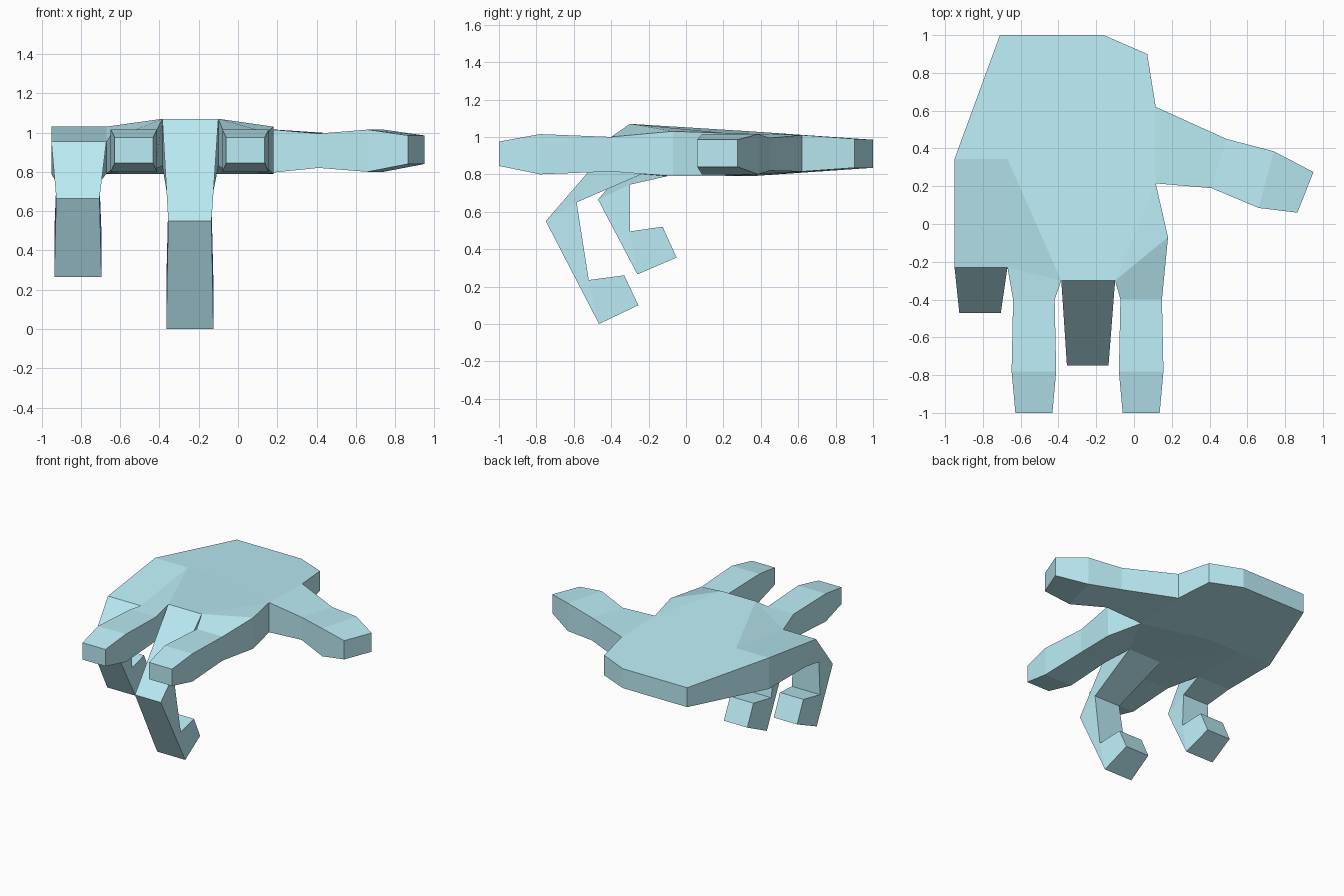
import bpy, bmesh
from mathutils import Vector

if "Cube" in bpy.data.objects:
    bpy.data.objects.remove(bpy.data.objects["Cube"])

bm = bmesh.new()


def face(pts):
    bm.faces.new([bm.verts.new(p) for p in pts])


def loft(rings):
    """Skin four-point rings, open at the palm and capped at the tip."""
    for a, b in zip(rings, rings[1:]):
        for i in range(4):
            j = (i + 1) % 4
            face([a[i], a[j], b[j], b[i]])
    face(rings[-1])


# Palm outline: name -> x, y, top z, bottom y, bottom z
P = {
    "k0": (-.95, -.23, .955, -.10, .79), "k1": (-.67, -.23, .955, -.10, .79),
    "k2": (-.385, -.30, 1.07, -.17, .83), "k3": (-.10, -.30, 1.07, -.17, .83),
    "k4": (.18, -.07, 1.03, -.07, .79),
    "t1": (.115, .215, 1.02, .215, .79), "t2": (.115, .62, 1.01, .62, .815),
    "b3": (.07, .90, .99, .90, .835), "b2": (-.16, 1.0, .985, 1.0, .835),
    "b1": (-.71, 1.0, .985, 1.0, .835), "m0": (-.95, .345, 1.03, .345, .79),
    "m1": (-.67, .345, 1.03, .345, .79), "m2": (-.385, .345, 1.03, .345, .79),
}
top = {k: Vector(v[:3]) for k, v in P.items()}
bot = {k: Vector((v[0], v[3], v[4])) for k, v in P.items()}

# Palm top and underside
for names in ("k0 k1 m1 m0", "m1 k1 k2", "m1 k2 m2", "k2 k3 t1 m2", "k3 k4 t1",
              "m0 m1 m2 t1 t2 b3 b2 b1"):
    for side in (top, bot):
        face([side[n] for n in names.split()])

# Palm rim, leaving the finger and thumb roots open
for chain in ("k4 t1", "t2 b3 b2 b1 m0 k0"):
    c = chain.split()
    for a, b in zip(c, c[1:]):
        face([top[a], top[b], bot[b], bot[a]])


def root(a, b):
    return [top[a], top[b], bot[b], bot[a]]


# Straight fingers: y, half width, top z, bottom z
for a, b, cx in (("k1", "k2", -.53), ("k3", "k4", .038)):
    rings = [root(a, b)]
    for y, w, zt, zb in ((-.40, .11, 1.0, .815), (-.78, .118, 1.015, .80),
                         (-1.0, .098, .975, .845)):
        rings.append([(cx - w, y, zt), (cx + w, y, zt),
                      (cx + w, y, zb), (cx - w, y, zb)])
    loft(rings)

# Curled fingers: outer (y, z), inner (y, z) at each joint
curled = (
    ("k0", "k1", -.815, (((-.47, .665), (-.30, .745)), ((-.26, .265), (-.30, .495)),
                         ((-.05, .355), (-.125, .52)))),
    ("k2", "k3", -.245, (((-.75, .55), (-.585, .65)), ((-.465, 0), (-.52, .235)),
                         ((-.255, .10), (-.33, .26)))),
)
for a, b, cx, joints in curled:
    rings = [root(a, b)]
    for (o, i), w in zip(joints, (.11, .12, .10)):
        rings.append([(cx - w, *o), (cx + w, *o), (cx + w, *i), (cx - w, *i)])
    loft(rings)

# Thumb: front (x, y), back (x, y), top z, bottom z
rings = [root("t1", "t2")]
for f, r, zt, zb in (((.41, .19), (.49, .45), .995, .82),
                     ((.66, .085), (.74, .385), 1.015, .80),
                     ((.865, .06), (.95, .275), .985, .84)):
    rings.append([(*f, zt), (*r, zt), (*r, zb), (*f, zb)])
loft(rings)

bmesh.ops.remove_doubles(bm, verts=bm.verts, dist=.0005)
bmesh.ops.recalc_face_normals(bm, faces=bm.faces)
mesh = bpy.data.meshes.new("hand")
bm.to_mesh(mesh)
bm.free()

mat = bpy.data.materials.new("light_blue")
mat.diffuse_color = (.50, .84, .92, 1)
mat.use_nodes = True
mat.node_tree.nodes["Principled BSDF"].inputs["Base Color"].default_value = mat.diffuse_color
mesh.materials.append(mat)
bpy.context.collection.objects.link(bpy.data.objects.new("hand", mesh))
